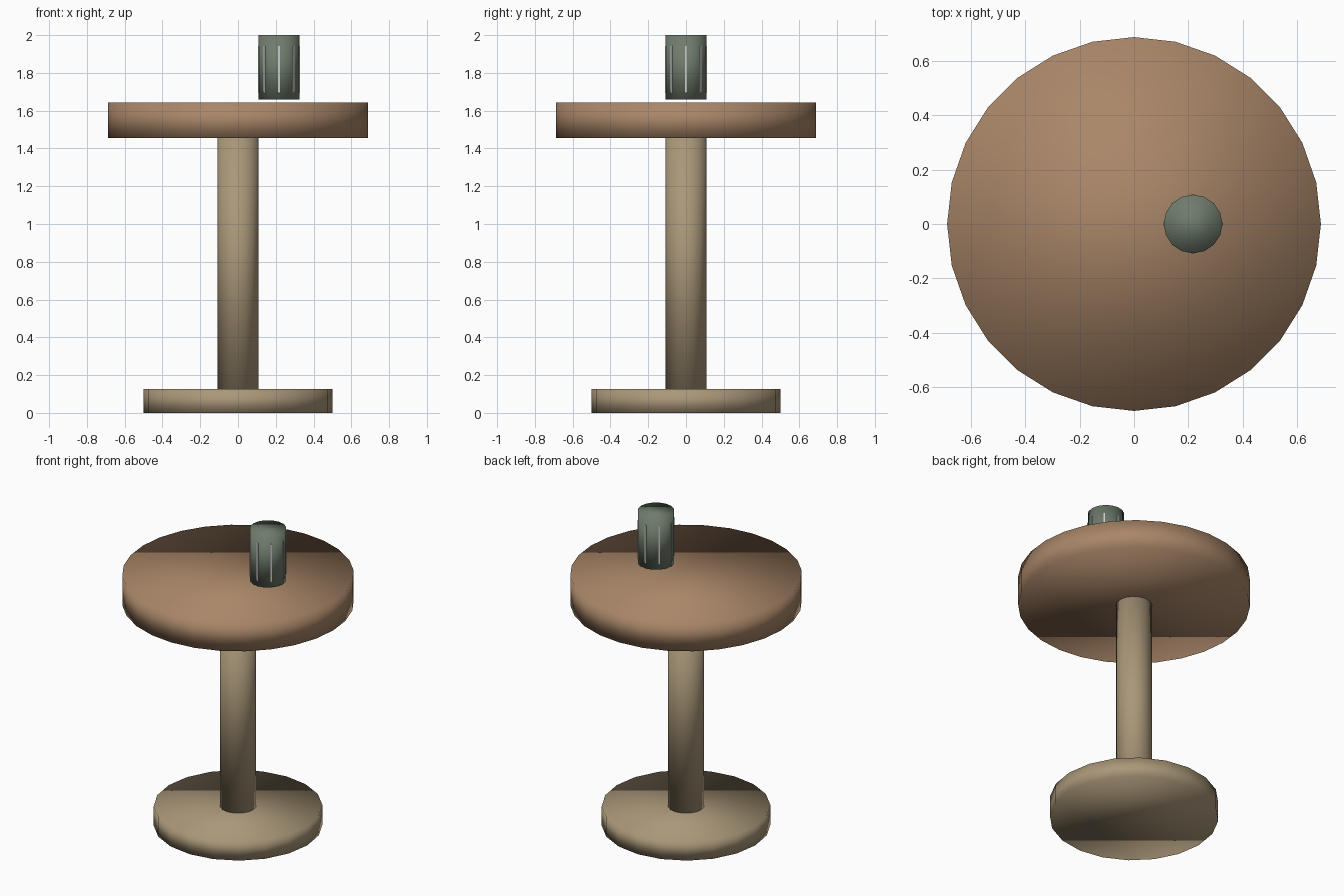
import bpy
import math

if "Cube" in bpy.data.objects:
    bpy.data.objects.remove(bpy.data.objects["Cube"])


def material(name, rgb):
    m = bpy.data.materials.new(name)
    m.diffuse_color = (*rgb, 1)
    m.use_nodes = True
    m.node_tree.nodes["Principled BSDF"].inputs["Base Color"].default_value = m.diffuse_color
    return m


TOP_WOOD = material("warm_wood", (0.40, 0.24, 0.14))
STAND_WOOD = material("pale_wood", (0.40, 0.31, 0.19))
CUP_GREEN = material("grey_green", (0.16, 0.20, 0.15))
RIB_GREY = material("light_grey", (0.55, 0.58, 0.55))


def cylinder(name, radius, z0, z1, sides, mat, x=0.0):
    """Closed, fully smooth-shaded cylinder between two heights."""
    bpy.ops.mesh.primitive_cylinder_add(
        vertices=sides, radius=radius, depth=z1 - z0,
        location=(x, 0, (z0 + z1) / 2))
    obj = bpy.context.object
    obj.name = name
    obj.data.materials.append(mat)
    bpy.ops.object.shade_smooth()
    return obj


# Round foot, post and table top
cylinder("base", 0.50, 0.0, 0.127, 20, STAND_WOOD)
cylinder("post", 0.108, 0.127, 1.455, 16, STAND_WOOD)
cylinder("table_top", 0.687, 1.455, 1.643, 28, TOP_WOOD)

# Cup hovering just above the table
CUP_X, CUP_R = 0.217, 0.108
cylinder("cup", CUP_R, 1.66, 2.0, 16, CUP_GREEN, CUP_X)

# Eight thin vertical ribs around the cup
for i in range(8):
    a = i * math.tau / 8
    bpy.ops.mesh.primitive_cube_add(
        size=1, rotation=(0, 0, a),
        location=(CUP_X + CUP_R * math.cos(a), CUP_R * math.sin(a), 1.818))
    rib = bpy.context.object
    rib.name = f"cup_rib_{i + 1}"
    rib.scale = (0.006, 0.010, 0.25)
    rib.data.materials.append(RIB_GREY)
